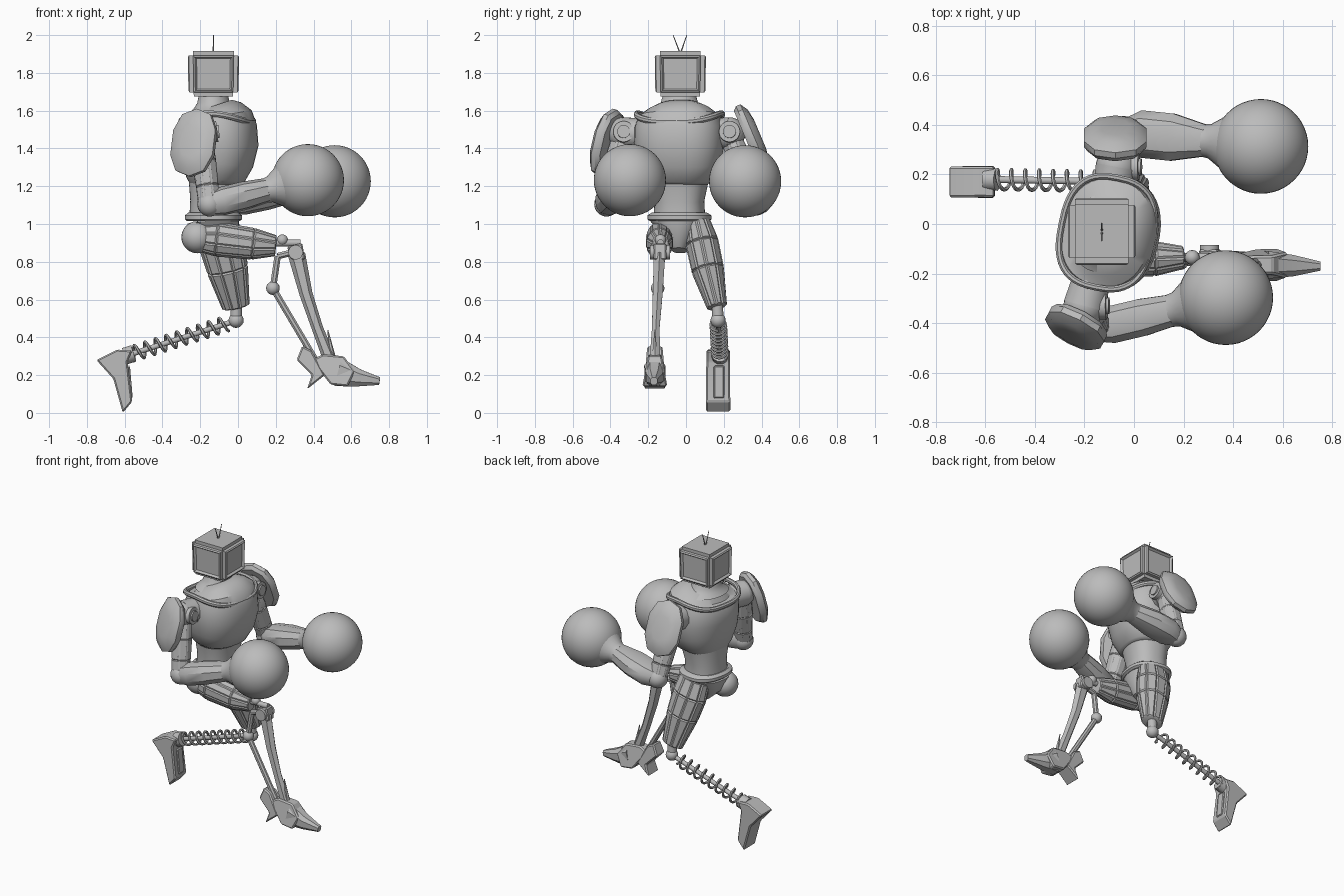
import bpy, bmesh, math
from mathutils import Vector as V

cube = bpy.data.objects.get("Cube")
if cube:
    bpy.data.objects.remove(cube, do_unlink=True)

grey = bpy.data.materials.new("plain grey")
grey.use_nodes = True
grey.diffuse_color = (0.5, 0.5, 0.5, 1)
grey.node_tree.nodes["Principled BSDF"].inputs["Base Color"].default_value = (0.5, 0.5, 0.5, 1)


def finish(name, bm, angle=35):
    bmesh.ops.recalc_face_normals(bm, faces=bm.faces)
    mesh = bpy.data.meshes.new(name)
    bm.to_mesh(mesh)
    bm.free()
    mesh.materials.append(grey)
    ob = bpy.data.objects.new(name, mesh)
    bpy.context.collection.objects.link(ob)
    bpy.ops.object.select_all(action='DESELECT')
    ob.select_set(True)
    bpy.context.view_layer.objects.active = ob
    bpy.ops.object.shade_smooth_by_angle(angle=math.radians(angle))
    return ob


def tube(name, rings, sides=24, ref=None, square=1.0, closed=False, panel=None):
    """Loft of rings (centre, side radius, up radius) along a path."""
    bm = bmesh.new()
    pts = [V(r[0]) for r in rings]
    if ref is None:
        ref = V((1, 0, 0)) if abs((pts[-1] - pts[0]).normalized().z) > 0.7 else V((0, 0, 1))
    n, grow = len(pts), 1 / math.cos(math.pi / sides)
    loops = []
    for i, (c, a, b) in enumerate(rings):
        lo, hi = (i - 1, (i + 1) % n) if closed else (max(i - 1, 0), min(i + 1, n - 1))
        t = (pts[hi] - pts[lo]).normalized()
        s = t.cross(V(ref)).normalized()
        u = s.cross(t)
        loop = []
        for k in range(sides):
            q = math.tau * (k + 0.5) / sides
            ca, sa = math.cos(q), math.sin(q)
            ca, sa = [math.copysign(abs(w) ** square, w) * grow for w in (ca, sa)]
            loop.append(bm.verts.new(V(c) + s * a * ca + u * b * sa))
        loops.append(loop)
    skin = []
    for i in range(n if closed else n - 1):
        p, q = loops[i], loops[(i + 1) % n]
        for k in range(sides):
            j = (k + 1) % sides
            skin.append(bm.faces.new((p[k], p[j], q[j], q[k])))
    if not closed:
        bm.faces.new(loops[0])
        bm.faces.new(loops[-1])
    bmesh.ops.recalc_face_normals(bm, faces=bm.faces)
    if panel:
        bmesh.ops.inset_individual(bm, faces=skin, thickness=panel[0], depth=panel[1])
    return finish(name, bm)


def rod(name, a, b, r, r2=None, sides=12):
    return tube(name, [(a, r, r), (b, r2 or r, r2 or r)], sides)


def ball(name, c, r, segs=32):
    bm = bmesh.new()
    bmesh.ops.create_uvsphere(bm, u_segments=segs, v_segments=segs // 2, radius=r)
    bmesh.ops.translate(bm, verts=bm.verts, vec=c)
    return finish(name, bm)


def prism(name, outline, y, low, high):
    """Side outline (x, z) given width; half width runs from low (bottom) to high (top)."""
    bm = bmesh.new()
    zs = [p[1] for p in outline]
    z0, z1 = min(zs), max(zs)
    sides = [[bm.verts.new((x, y + m * (low + (high - low) * (z - z0) / (z1 - z0)), z))
              for x, z in outline] for m in (-1, 1)]
    for side in sides:
        bm.faces.new(side)
    for k in range(len(outline)):
        j = (k + 1) % len(outline)
        bm.faces.new((sides[0][k], sides[0][j], sides[1][j], sides[1][k]))
    bmesh.ops.recalc_face_normals(bm, faces=bm.faces)
    bmesh.ops.bevel(bm, geom=bm.edges[:], offset=0.008, segments=1, affect='EDGES')
    return finish(name, bm, 20)


# Head: bevelled box with sunken screens on its sides
bm = bmesh.new()
bmesh.ops.create_cube(bm, size=1)
for v in bm.verts:
    k = 0.97 if v.co.z < 0 else 1
    v.co = V((-0.13 + v.co.x * 0.26 * k, -0.03 + v.co.y * 0.26 * k, 1.795 + v.co.z * 0.24))
bmesh.ops.bevel(bm, geom=bm.edges[:], offset=0.022, segments=2, affect='EDGES')
walls = [f for f in bm.faces if f.calc_area() > 0.03 and abs(f.normal.z) < 0.5]
bmesh.ops.inset_individual(bm, faces=walls, thickness=0.012, depth=0.006)
bmesh.ops.inset_individual(bm, faces=walls, thickness=0.014, depth=-0.014)
finish("head", bm, 25)
for m in (-1, 1):
    rod("antenna", (-0.13, -0.03, 1.9), (-0.13, -0.032 + m * 0.036, 2.0), 0.004, 0.002, 6)

# Torso, turned slightly so that the left shoulder leads
TURN = V((0.98, -0.2, 0)).normalized()


def body(name, rows, square=0.85):
    return tube(name, [((x, -0.035, z), ry, rx) for z, x, ry, rx in rows], 40, TURN, square)


body("waist", [(1.03, -0.13, 0.135, 0.125), (1.12, -0.13, 0.13, 0.12), (1.26, -0.12, 0.16, 0.14)])
body("chest", [(1.21, -0.12, 0.15, 0.13), (1.235, -0.12, 0.18, 0.15), (1.32, -0.11, 0.22, 0.185),
               (1.42, -0.1, 0.237, 0.203), (1.51, -0.105, 0.235, 0.2), (1.57, -0.11, 0.215, 0.18),
               (1.595, -0.12, 0.17, 0.14), (1.625, -0.13, 0.115, 0.1)])
body("neck", [(1.59, -0.13, 0.16, 0.125), (1.615, -0.13, 0.12, 0.1), (1.64, -0.13, 0.1, 0.085),
              (1.69, -0.13, 0.085, 0.075)], 1)
side = V((0, 0, 1)).cross(TURN)
collar = []
for k in range(48):
    a = math.tau * k / 48
    ca, sa = [math.copysign(abs(w) ** 0.75, w) for w in (math.cos(a), math.sin(a))]
    p = V((-0.11, -0.035, 1.585 - 0.045 * ca * ca)) + TURN * 0.185 * ca + side * 0.225 * sa
    collar.append((p, 0.013, 0.016))
tube("collar", collar, 8, V((0, 0, 1)), closed=True)
body("belt", [(1.015, -0.13, 0.155, 0.135), (1.025, -0.13, 0.168, 0.148),
              (1.045, -0.13, 0.168, 0.148), (1.06, -0.13, 0.145, 0.13)])
body("pelvis", [(1.02, -0.13, 0.155, 0.135), (0.94, -0.12, 0.1, 0.12), (0.86, -0.1, 0.04, 0.06)])


def arm(tag, shoulder, elbow, glove, wide, pad, facing):
    s, e, g = V(shoulder), V(elbow), V(glove)
    inner = s + (V((-0.12, -0.035, s.z)) - s) * 0.45
    tube(tag + "_shoulder_link", [(inner, 0.075, 0.075), (s, 0.085, 0.085)], 12)
    ball(tag + "_shoulder_ball", s, 0.085, 24)
    # Pivot discs on the front of the shoulder
    for depth, r in ((0.09, 0.055), (0.1, 0.034)):
        rod(tag + "_shoulder_disc", s, s + V((depth, 0, 0.01)), r, sides=24)
    # Curved, bevelled guard plate
    c, f = V(pad), V(facing).normalized()
    steps = ((-0.035, 0.9), (-0.015, 1), (0.01, 1), (0.035, 0.78), (0.045, 0.45))
    tube(tag + "_shoulder_guard", [(c + f * d, 0.125 * k, 0.175 * k) for d, k in steps],
         10, V((0, 0, 1)), 0.85)
    tube(tag + "_upper_arm", [(s, 0.05, 0.055), (s.lerp(e, 0.4), 0.06, 0.06),
                              (s.lerp(e, 0.75), 0.055, 0.055), (e, 0.05, 0.055)],
         8, panel=(0.008, 0.004))
    ball(tag + "_elbow", e, 0.066, 20)
    # Forearm swells, narrows and flares into the round glove
    length = (g - e).length
    wrist = 1 - 0.21 / length
    tube(tag + "_forearm", [(e, 0.055, 0.06), (e.lerp(g, 0.12), wide, 0.072),
                            (e.lerp(g, 0.35), wide, 0.072), (e.lerp(g, wrist - 0.04), 0.064, 0.062)],
         10, square=0.9)
    tube(tag + "_cuff", [(e.lerp(g, wrist - 0.05), 0.066, 0.064), (e.lerp(g, wrist), 0.07, 0.07),
                         (e.lerp(g, wrist + 0.08), 0.1, 0.1), (e.lerp(g, wrist + 0.15), 0.125, 0.125)], 24)
    ball(tag + "_glove", g, 0.191, 48)


arm("right", (-0.2, -0.33, 1.48), (-0.15, -0.42, 1.105), (0.37, -0.297, 1.232), 0.075,
    (-0.235, -0.42, 1.43), (-0.45, -0.85, 0.25))
arm("left", (-0.07, 0.23, 1.48), (-0.04, 0.37, 1.11), (0.512, 0.313, 1.226), 0.095,
    (-0.075, 0.35, 1.46), (0, 0.9, 0.38))

# Left leg: panelled thigh, knee ball, spring shin
tube("left_thigh", [((-0.11, 0.06, 1.01), 0.06, 0.1), ((-0.09, 0.085, 0.9), 0.08, 0.11),
                    ((-0.055, 0.115, 0.76), 0.078, 0.1), ((-0.01, 0.165, 0.56), 0.045, 0.065)],
     10, panel=(0.01, 0.008))
rod("left_knee_stem", (-0.01, 0.165, 0.58), (-0.01, 0.17, 0.48), 0.03)
ball("left_knee_ball", (-0.01, 0.17, 0.49), 0.04, 20)
top, foot = V((-0.02, 0.17, 0.485)), V((-0.6, 0.18, 0.3))
rod("spring_core", top, foot, 0.014)
axis = (foot - top).normalized()
u = axis.cross(V((0, 1, 0))).normalized()
w = axis.cross(u)
coil = []
for k in range(9 * 16 + 1):
    a = math.tau * k / 16
    p = top.lerp(foot, 0.07 + 0.87 * k / 144) + (u * math.cos(a) + w * math.sin(a)) * 0.04
    coil.append((p, 0.007, 0.007))
tube("spring", coil, 6, axis)
rod("spring_seat", foot - axis * 0.05, foot, 0.045)
prism("left_foot", [(-0.75, 0.28), (-0.64, 0.335), (-0.56, 0.33), (-0.585, 0.27), (-0.56, 0.06),
                    (-0.61, 0.0), (-0.66, 0.18)], 0.17, 0.065, 0.062)
prism("left_foot_panel", [(-0.583, 0.25), (-0.572, 0.25), (-0.557, 0.075), (-0.568, 0.075)],
      0.175, 0.03, 0.03)

# Right leg: raised thigh, hip ball and knee linkage
ball("right_hip", (-0.215, -0.125, 0.93), 0.085, 24)
tube("right_thigh", [((-0.24, -0.125, 0.93), 0.045, 0.06), ((-0.11, -0.14, 0.92), 0.065, 0.085),
                     ((0.08, -0.14, 0.895), 0.065, 0.077), ((0.2, -0.135, 0.885), 0.04, 0.05)],
     10, panel=(0.01, 0.006))
ball("right_knee_ball", (0.235, -0.135, 0.915), 0.03, 16)
rod("knee_link", (0.18, -0.135, 0.9), (0.33, -0.135, 0.9), 0.018)
rod("knee_axle", (0.305, -0.19, 0.85), (0.305, -0.085, 0.85), 0.038, sides=16)
prism("knee_bracket", [(0.26, 0.88), (0.34, 0.9), (0.355, 0.81), (0.28, 0.81)], -0.137, 0.035, 0.035)
tube("right_shin", [((0.31, -0.14, 0.84), 0.03, 0.04), ((0.36, -0.15, 0.63), 0.026, 0.03),
                    ((0.42, -0.16, 0.45), 0.02, 0.026), ((0.49, -0.165, 0.27), 0.028, 0.03)], 6)
strut = [(0.29, -0.14, 0.85), (0.21, -0.145, 0.83), (0.185, -0.15, 0.66), (0.41, -0.165, 0.28)]
for a, b in zip(strut, strut[1:]):
    rod("rear_strut", a, b, 0.017, sides=8)
ball("strut_joint", strut[2], 0.036, 16)

# Right foot: heel, arch and toe plates
prism("right_heel", [(0.31, 0.28), (0.34, 0.355), (0.39, 0.33), (0.46, 0.2), (0.365, 0.125),
                     (0.39, 0.2)], -0.165, 0.06, 0.04)
prism("right_arch", [(0.39, 0.28), (0.45, 0.31), (0.56, 0.3), (0.62, 0.22), (0.58, 0.14),
                     (0.49, 0.15)], -0.165, 0.066, 0.035)
tube("right_toe", [((0.53, -0.165, 0.215), 0.055, 0.075), ((0.64, -0.168, 0.185), 0.042, 0.045),
                   ((0.75, -0.17, 0.168), 0.018, 0.02)], 8, square=0.8)
rod("ankle_spike", (0.5, -0.165, 0.3), (0.475, -0.165, 0.44), 0.014, 0.002, 6)
